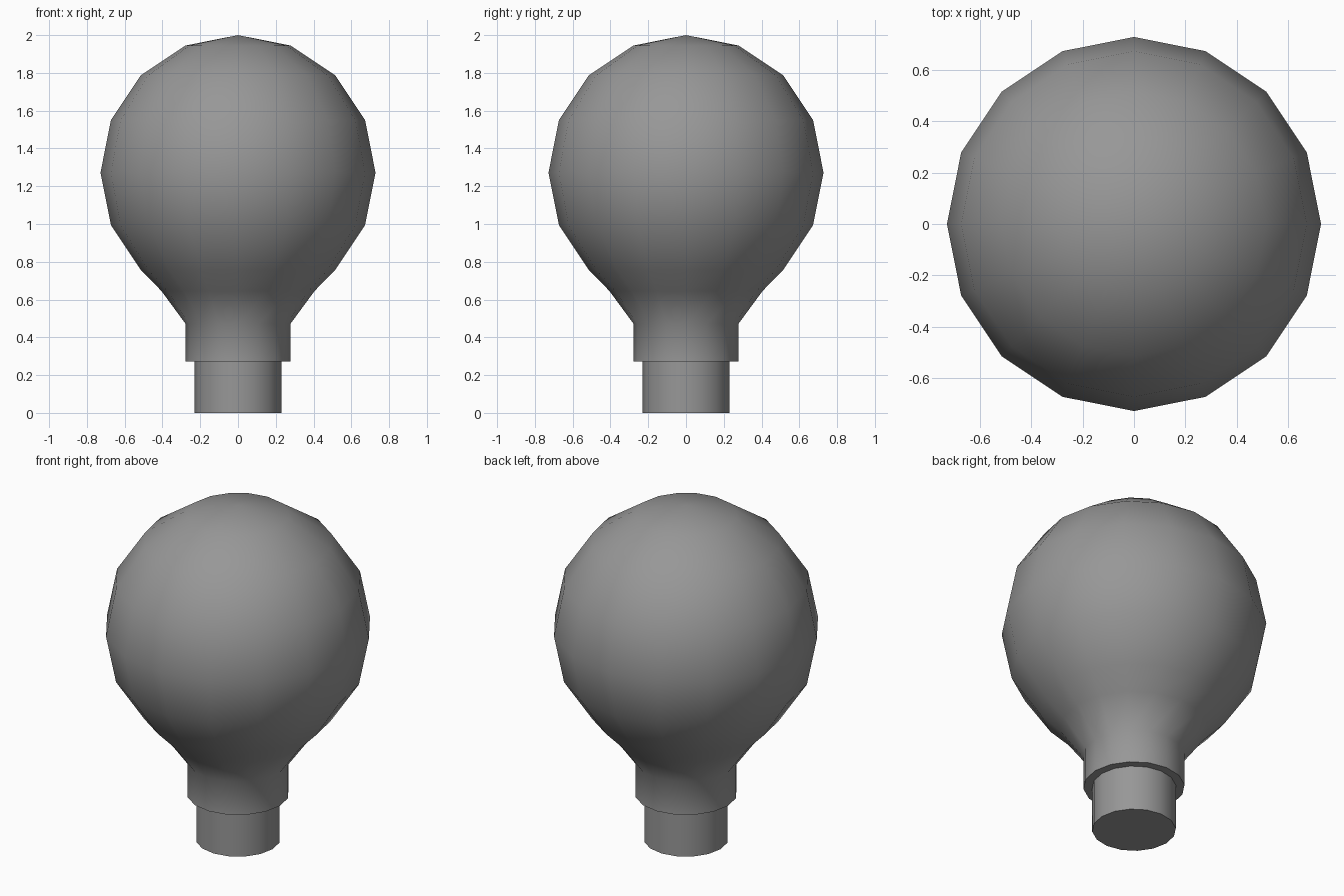
import bpy, bmesh, math

if "Cube" in bpy.data.objects:
    bpy.data.objects.remove(bpy.data.objects["Cube"])

SIDES = 16

# Dark grey shared by both parts
grey = bpy.data.materials.new("dark_grey")
grey.diffuse_color = (0.31, 0.31, 0.31, 1)
grey.use_nodes = True
grey.node_tree.nodes["Principled BSDF"].inputs["Base Color"].default_value = grey.diffuse_color


def lathe(name, profile):
    """Revolve (radius, z) points; radius 0 makes a pole, open ends are capped."""
    bm = bmesh.new()
    rings = []
    for r, z in profile:
        if r == 0:
            rings.append([bm.verts.new((0, 0, z))] * SIDES)
        else:
            rings.append([bm.verts.new((r * math.cos(2 * math.pi * i / SIDES),
                                        r * math.sin(2 * math.pi * i / SIDES), z))
                          for i in range(SIDES)])
    for low, high in zip(rings, rings[1:]):
        for i in range(SIDES):
            j = (i + 1) % SIDES
            quad = [low[i], low[j], high[j], high[i]]
            bm.faces.new(list(dict.fromkeys(quad)))
    for ring, (r, z) in ((rings[0], profile[0]), (rings[-1], profile[-1])):
        if r > 0:
            bm.faces.new(ring)
    bmesh.ops.recalc_face_normals(bm, faces=bm.faces[:])
    mesh = bpy.data.meshes.new(name)
    bm.to_mesh(mesh)
    bm.free()
    mesh.materials.append(grey)
    obj = bpy.data.objects.new(name, mesh)
    bpy.context.collection.objects.link(obj)
    bpy.ops.object.select_all(action='DESELECT')
    obj.select_set(True)
    bpy.context.view_layer.objects.active = obj
    bpy.ops.object.shade_smooth_by_angle(angle=math.radians(60))
    return obj


# Glass bulb: low-poly sphere whose lower rings are drawn down into a neck
R, CZ = 0.728, 1.272
neck = [(0.278, 0.272), (0.278, 0.472), (0.405, 0.645)]
sphere = [(R * math.cos(math.radians(a)), CZ + R * math.sin(math.radians(a)))
          for a in (-45, -22.5, 0, 22.5, 45, 67.5)]
lathe("glass_bulb", neck + sphere + [(0, CZ + R)])

# Narrower socket base
lathe("socket_base", [(0.23, 0), (0.23, 0.29)])
